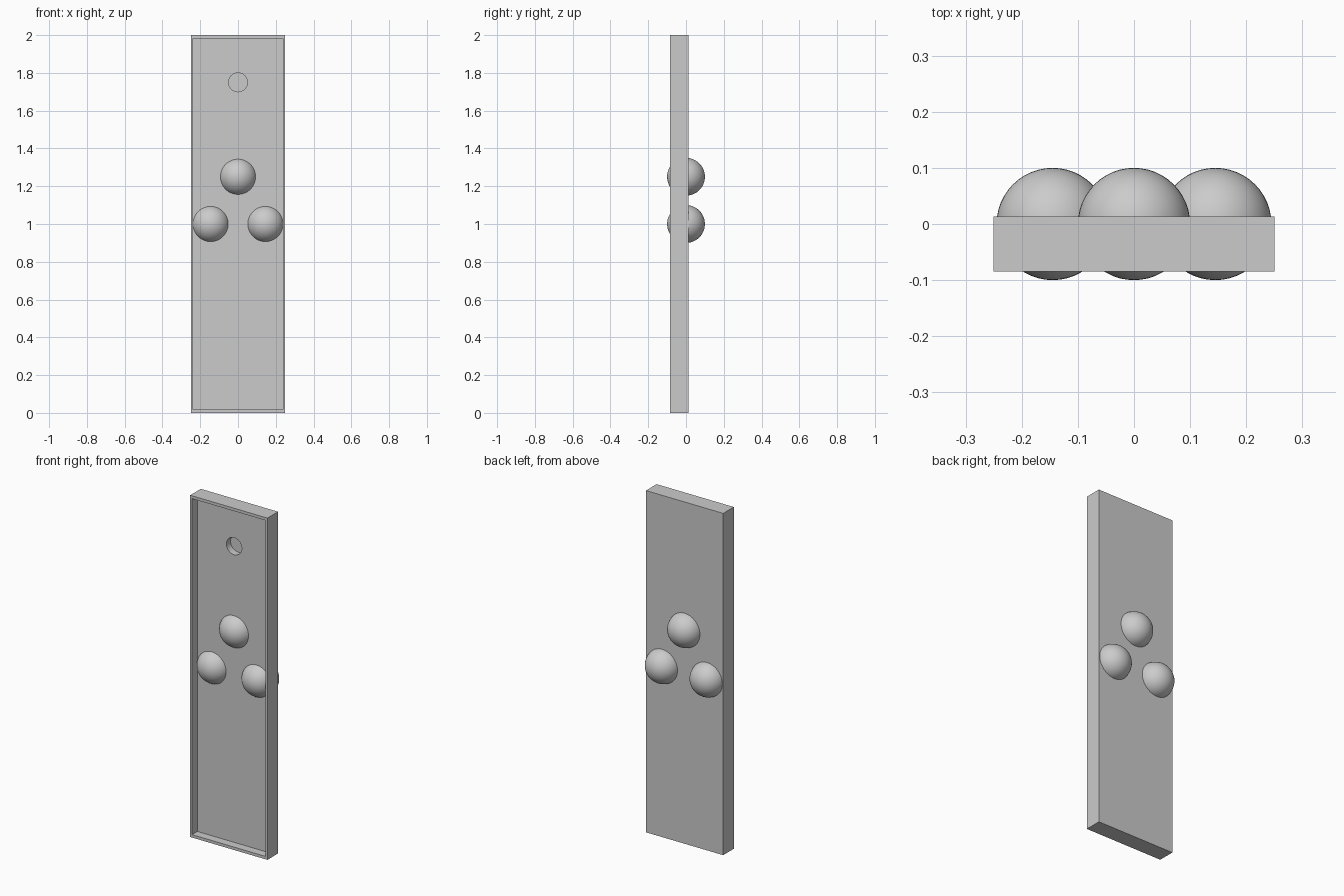
import bpy, bmesh, math

if "Cube" in bpy.data.objects:
    bpy.data.objects.remove(bpy.data.objects["Cube"])

W, H = 0.25, 2.0                # half width, height
Y_FRONT, Y_BACK = -0.085, 0.013
Y_PANEL = -0.036                # front of the recessed panel
RIM_X, RIM_Z = 0.012, 0.017


def box(name, x0, x1, y0, y1, z0, z1):
    bm = bmesh.new()
    bmesh.ops.create_cube(bm, size=1)
    for v in bm.verts:
        v.co.x = x1 if v.co.x > 0 else x0
        v.co.y = y1 if v.co.y > 0 else y0
        v.co.z = z1 if v.co.z > 0 else z0
    me = bpy.data.meshes.new(name)
    bm.to_mesh(me)
    bm.free()
    ob = bpy.data.objects.new(name, me)
    bpy.context.collection.objects.link(ob)
    return ob


def cut(target, cutter):
    mod = target.modifiers.new("cut", 'BOOLEAN')
    mod.operation = 'DIFFERENCE'
    mod.solver = 'EXACT'
    mod.object = cutter
    bpy.context.view_layer.objects.active = target
    bpy.ops.object.modifier_apply(modifier=mod.name)
    bpy.data.objects.remove(cutter)


# Slab with a shallow recess leaving a thin rim
panel = box("panel", -W, W, Y_FRONT, Y_BACK, 0, H)
cut(panel, box("recess_cutter", -W + RIM_X, W - RIM_X,
               Y_FRONT - 0.1, Y_PANEL, RIM_Z, H - RIM_Z))

# Blind round hole near the top
hole_floor = 0.003
depth = 0.2
bpy.ops.mesh.primitive_cylinder_add(
    vertices=32, radius=0.05, depth=depth,
    location=(0, hole_floor - depth / 2, 1.75), rotation=(math.pi / 2, 0, 0))
cut(panel, bpy.context.object)

# Three balls set through the panel
for name, x, z in (("ball_left", -0.145, 1.0),
                   ("ball_right", 0.145, 1.0),
                   ("ball_top", 0, 1.25)):
    bpy.ops.mesh.primitive_uv_sphere_add(
        segments=48, ring_count=24, radius=0.1, location=(x, 0, z))
    ball = bpy.context.object
    ball.name = name
    bpy.ops.object.shade_smooth()
